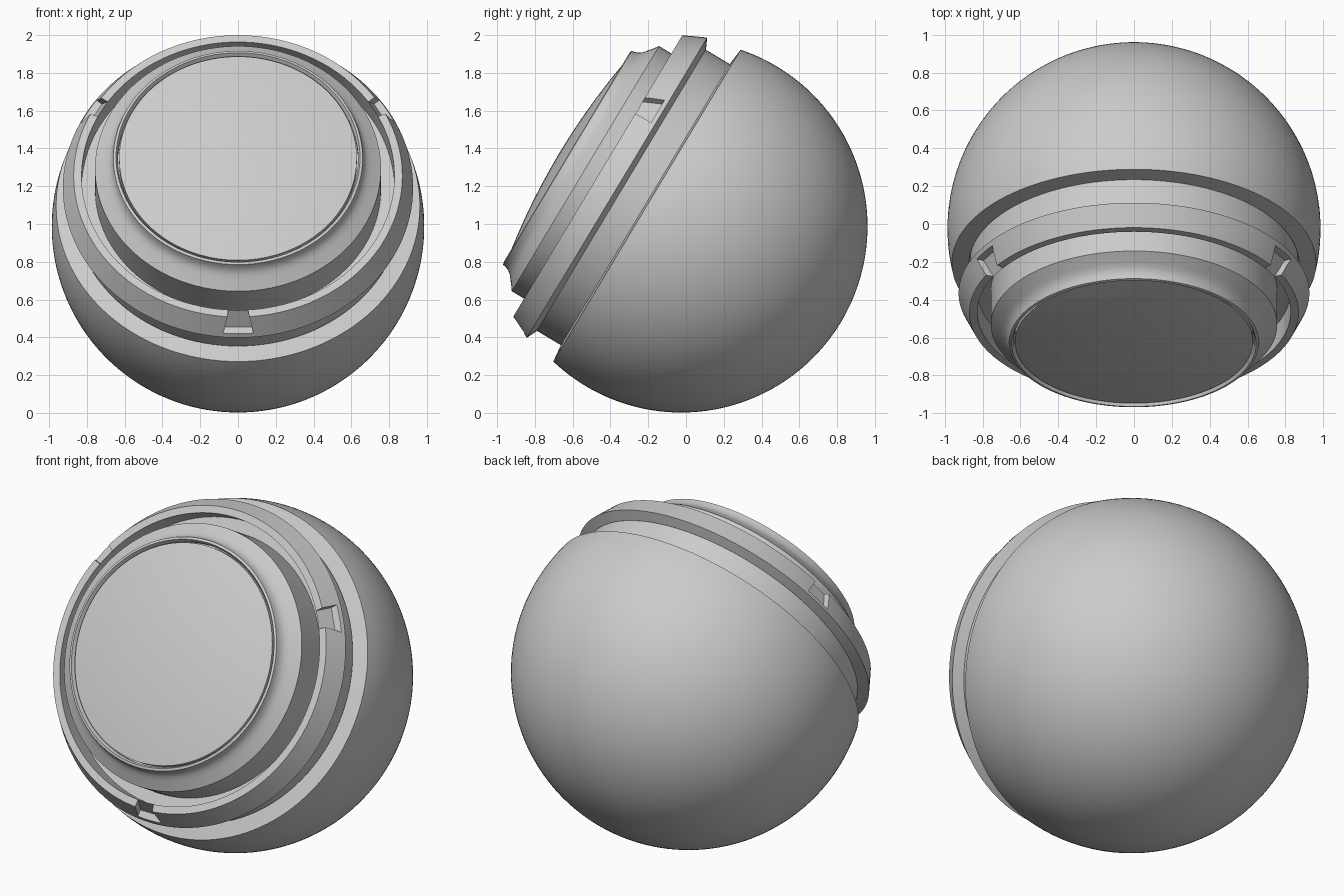
import bpy, bmesh, math
from mathutils import Matrix, Vector

if "Cube" in bpy.data.objects:
    bpy.data.objects.remove(bpy.data.objects["Cube"])

SEG = 128
R = 0.986                      # housing radius
CENTER = Vector((0, -0.025, 0.988))
POSE = Matrix.Translation(CENTER) @ Matrix.Rotation(math.radians(59), 4, 'X')


def finish(bm, name):
    bmesh.ops.recalc_face_normals(bm, faces=bm.faces)
    mesh = bpy.data.meshes.new(name)
    bm.to_mesh(mesh)
    bm.free()
    obj = bpy.data.objects.new(name, mesh)
    bpy.context.collection.objects.link(obj)
    obj.matrix_world = POSE
    return obj


def smooth(obj, angle=25):
    bpy.ops.object.select_all(action='DESELECT')
    obj.select_set(True)
    bpy.context.view_layer.objects.active = obj
    bpy.ops.object.shade_smooth_by_angle(angle=math.radians(angle))


def lathe(name, profile, closed=False):
    """Spin (radius, height) points about the tilted axis."""
    bm = bmesh.new()
    verts = [bm.verts.new((0, r, t)) for r, t in profile]
    pairs = list(zip(verts, verts[1:]))
    if closed:
        pairs.append((verts[-1], verts[0]))
    edges = [bm.edges.new(p) for p in pairs]
    bmesh.ops.spin(bm, geom=verts + edges, cent=(0, 0, 0), axis=(0, 0, 1),
                   angle=math.tau, steps=SEG, use_merge=True)
    bmesh.ops.remove_doubles(bm, verts=bm.verts, dist=1e-5)
    obj = finish(bm, name)
    smooth(obj)
    return obj


# spherical housing, cut off by a flat step
top = math.asin(0.212 / R)
arc = []
for i in range(57):
    a = -math.pi / 2 + (top + math.pi / 2) * i / 56
    arc.append((max(R * math.cos(a), 0), R * math.sin(a)))
lathe("housing", arc + [(0.873, 0.222), (0.872, 0.205), (0.80, 0.205)])

# neck between housing and ring, with the floor of the inner groove
lathe("neck", [(0.868, 0.20), (0.868, 0.385), (0.74, 0.385)])

# outer ring
ring = lathe("outer_ring", [(0.86, 0.37), (0.87, 0.37), (0.927, 0.397),
                            (0.870, 0.516), (0.828, 0.516), (0.828, 0.37)], closed=True)

# three tapered notches in the ring
bm = bmesh.new()
for k in range(3):
    rot = Matrix.Rotation(math.radians(180 + 120 * k), 4, 'Z')
    sections = []
    for t, half, floor in ((0.42, 0.088, 0.875), (0.54, 0.055, 0.815)):
        pts = [(-half * 0.85, floor), (half * 0.85, floor), (half * 1.1, 1.0), (-half * 1.1, 1.0)]
        sections.append([bm.verts.new(rot @ Vector((x, r, t))) for x, r in pts])
    lo, hi = sections
    bm.faces.new(lo)
    bm.faces.new(hi)
    for i in range(4):
        j = (i + 1) % 4
        bm.faces.new((lo[i], lo[j], hi[j], hi[i]))
cutter = finish(bm, "notch_cutter")
cutter.hide_render = True
mod = ring.modifiers.new("notches", 'BOOLEAN')
mod.operation = 'DIFFERENCE'
mod.solver = 'EXACT'
mod.object = cutter
bpy.context.view_layer.update()
bpy.context.view_layer.objects.active = ring
bpy.ops.object.modifier_apply(modifier=mod.name)
bpy.data.objects.remove(cutter)
smooth(ring)

# flared barrel with a thin rim
lathe("barrel", [(0.757, 0.37), (0.757, 0.592), (0.730, 0.612), (0.705, 0.632),
                 (0.685, 0.648), (0.672, 0.666), (0.664, 0.685), (0.660, 0.704),
                 (0.646, 0.708), (0.636, 0.690), (0.636, 0.66), (0.60, 0.66)])

# slightly domed front disc
dome = [(0.629 * (1 - i / 12), 0.698 + 0.055 * (1 - (1 - i / 12) ** 2)) for i in range(13)]
lathe("front_disc", [(0.629, 0.655)] + dome)
